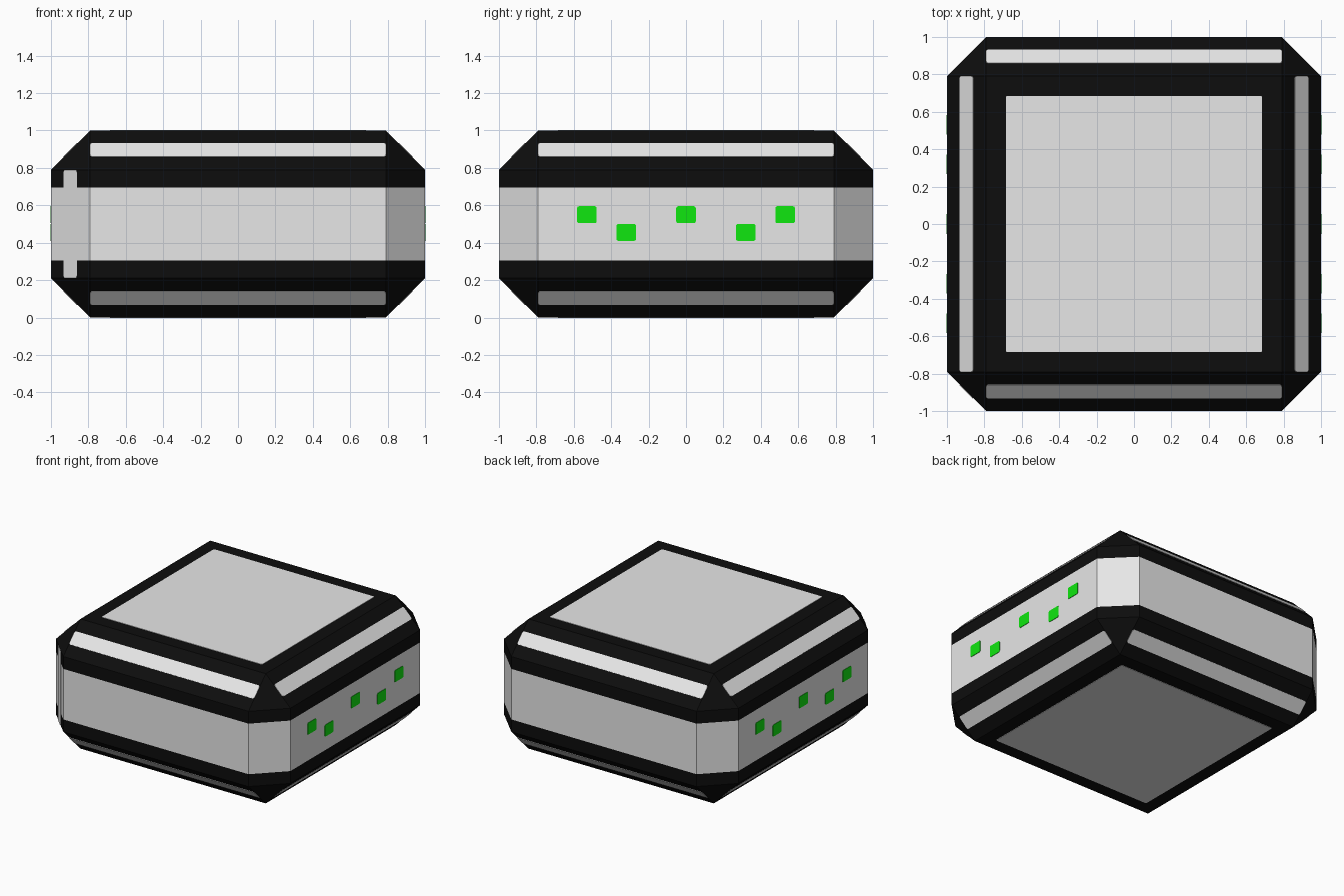
import bpy, bmesh
from mathutils import Vector, Matrix

if "Cube" in bpy.data.objects:
    bpy.data.objects.remove(bpy.data.objects["Cube"])

C = 0.21            # chamfer size
MID = 1 - C / 2     # chamfer centre line


def mat(name, rgb):
    m = bpy.data.materials.new(name)
    m.diffuse_color = (*rgb, 1)
    m.use_nodes = True
    m.node_tree.nodes["Principled BSDF"].inputs["Base Color"].default_value = m.diffuse_color
    return m


black = mat("black", (0.004, 0.004, 0.004))
grey = mat("light grey", (0.8, 0.8, 0.8))
green = mat("green", (0.005, 0.8, 0.005))


def finish(bm, name, mats):
    me = bpy.data.meshes.new(name)
    bmesh.ops.recalc_face_normals(bm, faces=bm.faces)
    bm.to_mesh(me)
    bm.free()
    for m in mats:
        me.materials.append(m)
    ob = bpy.data.objects.new(name, me)
    bpy.context.collection.objects.link(ob)
    return ob


def plate(name, centre, normal, along, length, width, m, r=0.01):
    """Thin plate with rounded corners lying on a surface."""
    n, t = Vector(normal).normalized(), Vector(along).normalized()
    b = n.cross(t)
    bm = bmesh.new()
    bmesh.ops.create_cube(bm, size=1)
    bmesh.ops.scale(bm, vec=(length, width, 0.006), verts=bm.verts)
    upright = [e for e in bm.edges
               if abs(e.verts[0].co.z - e.verts[1].co.z) > 0.001]
    bmesh.ops.bevel(bm, geom=upright, offset=r, segments=3, profile=0.5,
                    affect='EDGES')
    rot = Matrix((t, b, n)).transposed().to_4x4()
    bm.transform(Matrix.Translation(Vector(centre)) @ rot)
    return finish(bm, name, [m])


# Body: chamfered block, with a light band around the sides
bm = bmesh.new()
bmesh.ops.create_cube(bm, size=1)
bmesh.ops.scale(bm, vec=(2, 2, 1), verts=bm.verts)
bmesh.ops.translate(bm, vec=(0, 0, 0.5), verts=bm.verts)
bmesh.ops.bevel(bm, geom=bm.edges[:], offset=C, segments=1, profile=0.5,
                affect='EDGES')
for z in (0.305, 0.695):
    bmesh.ops.bisect_plane(bm, geom=bm.verts[:] + bm.edges[:] + bm.faces[:],
                           plane_co=(0, 0, z), plane_no=(0, 0, 1))
for f in bm.faces:
    f.material_index = int(abs(f.calc_center_median().z - 0.5) < 0.15)
finish(bm, "body", [black, grey])

# Square panels on top and bottom
plate("top_panel", (0, 0, 1), (0, 0, 1), (1, 0, 0), 1.37, 1.37, grey)
plate("bottom_panel", (0, 0, 0), (0, 0, -1), (1, 0, 0), 1.37, 1.37, grey)

# Strips along the upper and lower chamfers
for side, (dx, dy) in {"right": (1, 0), "left": (-1, 0),
                       "back": (0, 1), "front": (0, -1)}.items():
    for level, s in (("upper", 1), ("lower", -1)):
        plate(f"{level}_{side}_strip",
              (dx * MID, dy * MID, 0.5 + s * (0.5 - C / 2)),
              (dx, dy, s), (dy, dx, 0), 1.58, 0.105, grey, 0.015)

# Single upright strip on the front left corner
plate("corner_strip", (-MID, -MID, 0.5), (-1, -1, 0), (0, 0, 1),
      0.58, 0.1, grey, 0.015)

# Green lights on the right and left faces
for side, s in (("right", 1), ("left", -1)):
    for i, y in enumerate((-0.53, -0.32, 0, 0.32, 0.53)):
        z = 0.455 if i in (1, 3) else 0.55
        plate(f"{side}_light_{i + 1}", (s, y, z), (s, 0, 0), (0, 1, 0),
              0.105, 0.09, green)
